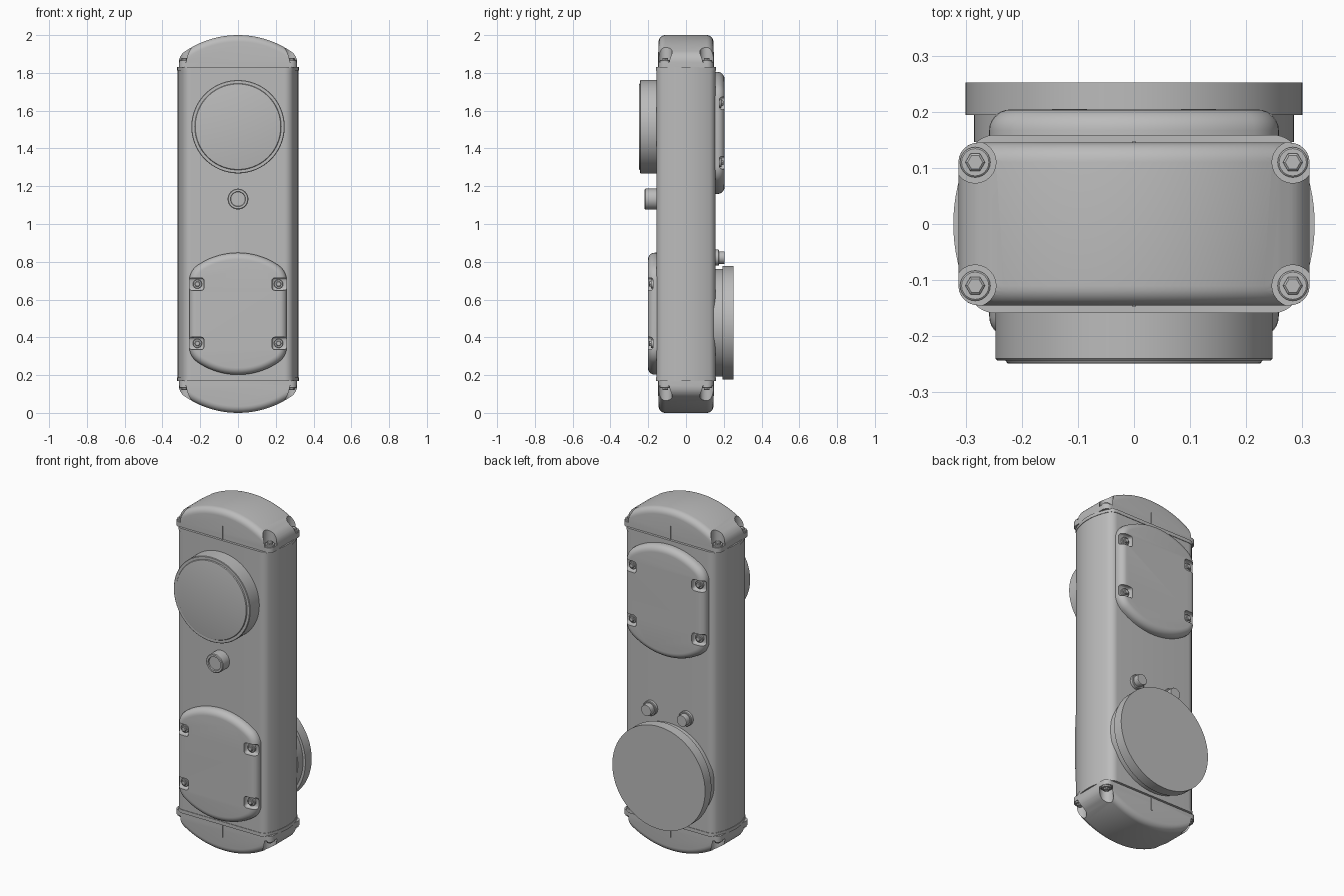
import bpy, bmesh
from math import sin, cos, asin, pi, radians
from mathutils import Matrix

cube = bpy.data.objects.get("Cube")
if cube:
    bpy.data.objects.remove(cube, do_unlink=True)

grey = bpy.data.materials.new("plain_grey")
grey.use_nodes = True
grey.diffuse_color = (0.5, 0.5, 0.5, 1)
grey.node_tree.nodes["Principled BSDF"].inputs["Base Color"].default_value = (0.5, 0.5, 0.5, 1)

FRONT = Matrix.Rotation(pi / 2, 4, 'X')
BACK = Matrix.Rotation(-pi / 2, 4, 'X')
SIDES = (-1, 1)
CORNERS = [(a, b) for a in SIDES for b in SIDES]


def at(x, y, z, turn=Matrix()):
    return Matrix.Translation((x, y, z)) @ turn


def finish(name, bm, matrix):
    bmesh.ops.transform(bm, matrix=matrix, verts=bm.verts)
    bmesh.ops.recalc_face_normals(bm, faces=bm.faces)
    mesh = bpy.data.meshes.new(name)
    bm.to_mesh(mesh)
    bm.free()
    mesh.materials.append(grey)
    ob = bpy.data.objects.new(name, mesh)
    bpy.context.collection.objects.link(ob)
    return ob


def activate(ob):
    bpy.ops.object.select_all(action='DESELECT')
    ob.select_set(True)
    bpy.context.view_layer.objects.active = ob


def smooth(ob):
    activate(ob)
    bpy.ops.object.shade_smooth_by_angle(angle=radians(30))
    return ob


def loft(name, rings, matrix):
    """Join (outline, height) rings and close both ends."""
    bm = bmesh.new()
    loops = [[bm.verts.new((x, y, h)) for x, y in pts] for pts, h in rings]
    n = len(loops[0])
    for a, b in zip(loops, loops[1:]):
        for i in range(n):
            j = (i + 1) % n
            bm.faces.new((a[i], a[j], b[j], b[i]))
    bm.faces.new(loops[0])
    bm.faces.new(loops[-1])
    return finish(name, bm, matrix)


def circle(r, n):
    return [(r * cos(2 * pi * i / n), r * sin(2 * pi * i / n)) for i in range(n)]


def turned(name, profile, matrix, sides=64):
    return smooth(loft(name, [(circle(r, sides), h) for r, h in profile], matrix))


def box(name, size, matrix):
    bm = bmesh.new()
    bmesh.ops.create_cube(bm, size=1)
    return finish(name, bm, matrix @ Matrix.Diagonal((*size, 1)))


def arch(width, top, big, small, inset=0):
    """Shallow arc with rounded shoulders, running from +x to -x."""
    tilt = asin((width - small) / (big - small))
    cx, cy = width - small, top - big + (big - small) * cos(tilt)
    half = []
    for i in range(9):
        a = pi / 2 + (tilt - pi / 2) * i / 8
        half.append((cx + (small - inset) * sin(a), cy + (small - inset) * cos(a)))
    for i in range(1, 11):
        a = tilt * (1 - i / 10)
        half.append(((big - inset) * sin(a), top - big + (big - inset) * cos(a)))
    return half + [(-x, y) for x, y in reversed(half[:-1])]


def double_arch(*args):
    half = arch(*args)
    return half + [(-x, -y) for x, y in half]


def cut(ob, cutters):
    for c in cutters:
        mod = ob.modifiers.new("pocket", 'BOOLEAN')
        mod.operation = 'DIFFERENCE'
        mod.solver = 'EXACT'
        mod.object = c
        activate(ob)
        bpy.ops.object.modifier_apply(modifier=mod.name)
        bpy.data.objects.remove(c, do_unlink=True)
    return smooth(ob)


def screw(name, matrix, r):
    turned(name + "_washer", [(r, -0.005), (r, 0.008), (r * 0.9, 0.01)], matrix, 24)
    turned(name + "_head", [(r * 0.65, 0.005), (r * 0.65, 0.018), (r * 0.5, 0.021)], matrix, 6)


# Main housing with bulged sides, and a thin collar at each end
def housing(name, low, high, grow):
    ring = double_arch(0.156 + grow, 0.319 + grow, 0.3, 0.05)
    smooth(loft(name, [(ring, low), (ring, high)], Matrix.Rotation(pi / 2, 4, 'Z')))


housing("housing", 0.172, 1.828, 0)
housing("upper_collar", 1.812, 1.832, 0.003)
housing("lower_collar", 0.168, 0.188, 0.003)

# Domed end caps with corner screw pockets
ROUND, DEPTH, BASE = 0.035, 0.145, 1.828


def cap_outline(inset):
    pts = arch(0.313, 2.0, 0.5, 0.07, inset)
    return [(pts[0][0], BASE)] + pts + [(pts[-1][0], BASE)]


def end_cap(name, place):
    rings = []
    for s in SIDES:
        part = []
        for i in range(7):
            a = pi / 2 * i / 6
            part.append((cap_outline(ROUND * (1 - cos(a))), s * (DEPTH - ROUND + ROUND * sin(a))))
        rings += part[::-1] if s < 0 else part
    cap = loft(name, rings, place @ FRONT)
    spots = [place @ at(0.283 * a, 0.11 * b, 1.858) for a, b in CORNERS]
    cut(cap, [loft("pocket_cutter", [(circle(0.037, 32), 0), (circle(0.037, 32), 0.2)], m)
              for m in spots])
    for m in spots:
        screw(name + "_screw", m, 0.027)
    box(name + "_seam_rib", (0.006, 0.296, 0.08), place @ at(0, 0, 1.87))


end_cap("upper_cap", Matrix())
end_cap("lower_cap", at(0, 0, 2, Matrix.Rotation(pi, 4, 'X')))


# Raised access covers with four recessed screws
def cover(name, place):
    shape = (0.258, 0.323, 0.38, 0.1)
    rings = [(double_arch(*shape), -0.01)]
    for i in range(8):
        a = pi / 2 * i / 7
        rings.append((double_arch(*shape, 0.037 * (1 - cos(a))), 0.011 + 0.037 * sin(a)))
    plate = loft(name, rings, place)
    spots = [place @ at(0.215 * a, 0.157 * b, 0.022) for a, b in CORNERS]
    cutters = []
    for (a, b), m in zip(CORNERS, spots):
        c = box("pocket_cutter", (0.09, 0.066, 0.1), m @ at(0.01 * a, 0, 0.05))
        bev = c.modifiers.new("round", 'BEVEL')
        bev.width, bev.segments = 0.015, 3
        # keep the pocket floor clear of the bevel
        c.data.transform(Matrix.Translation(place.to_3x3() @ at(0, 0, -0.002).translation))
        cutters.append(c)
    cut(plate, cutters)
    for m in spots:
        screw(name + "_screw", m, 0.024)


cover("front_cover", at(0, -0.154, 0.525, FRONT))
cover("back_cover", at(0, 0.156, 1.482, BACK))

# Large front dial with a raised face
turned("front_dial", [(0.247, -0.01), (0.247, 0.086), (0.244, 0.089), (0.229, 0.089),
                      (0.226, 0.094), (0.222, 0.095)], at(0, -0.154, 1.515, FRONT), 96)

# Front push button with a recessed centre
turned("front_button", [(0.055, -0.01), (0.055, 0.061), (0.051, 0.065), (0.04, 0.065),
                        (0.038, 0.058)], at(0, -0.154, 1.132, FRONT), 40)

# Large back disc on a narrower base
turned("back_disc", [(0.285, -0.01), (0.285, 0.038), (0.3, 0.038), (0.3, 0.096)],
       at(0, 0.156, 0.477, BACK), 96)

# Pair of back buttons on collars
for s in SIDES:
    turned("back_button", [(0.042, -0.01), (0.042, 0.016), (0.039, 0.019), (0.033, 0.019),
                           (0.033, 0.046), (0.031, 0.049)], at(0.115 * s, 0.156, 0.822, BACK), 32)
